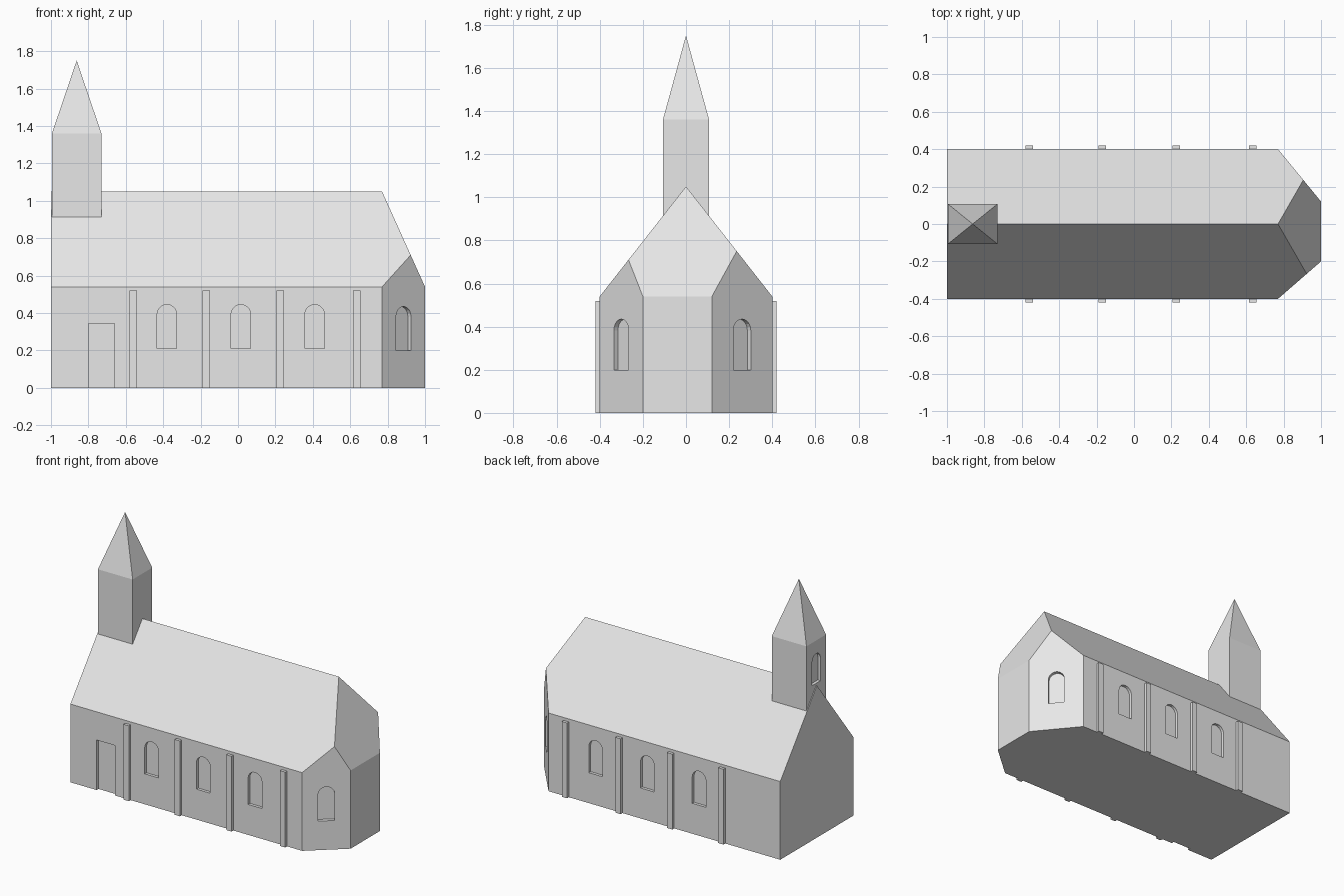
import bpy, bmesh, math
from mathutils import Vector, Matrix

if "Cube" in bpy.data.objects:
    bpy.data.objects.remove(bpy.data.objects["Cube"])

stone = bpy.data.materials.new("pale grey")
stone.diffuse_color = (0.8, 0.8, 0.8, 1)
stone.use_nodes = True
stone.node_tree.nodes["Principled BSDF"].inputs["Base Color"].default_value = stone.diffuse_color


def make_object(name, bm):
    bmesh.ops.recalc_face_normals(bm, faces=bm.faces[:])
    mesh = bpy.data.meshes.new(name)
    bm.to_mesh(mesh)
    bm.free()
    mesh.materials.append(stone)
    obj = bpy.data.objects.new(name, mesh)
    bpy.context.collection.objects.link(obj)
    return obj


def add_prism(bm, points, offset):
    """Solid made by sweeping a flat outline along an offset."""
    lo = [bm.verts.new(p) for p in points]
    hi = [bm.verts.new(Vector(p) + Vector(offset)) for p in points]
    bm.faces.new(lo)
    bm.faces.new(hi)
    n = len(points)
    for i in range(n):
        j = (i + 1) % n
        bm.faces.new((lo[i], lo[j], hi[j], hi[i]))


def add_opening(bm, x, y, angle, width, z0, z1, depth, arched=True):
    """Cutter for a recess at a wall point; angle is the wall's outward direction."""
    r = width / 2
    outline = [(-r, z0), (r, z0)]
    if arched:
        outline += [(r * math.cos(math.pi * i / 10), z1 - r + r * math.sin(math.pi * i / 10))
                    for i in range(11)]
    else:
        outline += [(r, z1), (-r, z1)]
    out = Vector((math.cos(angle), math.sin(angle), 0))
    side = Vector((-out.y, out.x, 0))
    base = Vector((x, y, 0)) - out * depth
    add_prism(bm, [base + side * u + Vector((0, 0, v)) for u, v in outline],
              out * (depth + 0.05))


def cut(obj, bm):
    """Subtract the cutters from a part and drop the cutters."""
    cutter = make_object("recess_cutter", bm)
    cutter.hide_render = True
    mod = obj.modifiers.new("recesses", 'BOOLEAN')
    mod.operation = 'DIFFERENCE'
    mod.solver = 'EXACT'
    mod.object = cutter
    bpy.context.view_layer.objects.active = obj
    bpy.ops.object.modifier_apply(modifier=mod.name)
    bpy.data.objects.remove(cutter)


EAVE, RIDGE, HALF = 0.54, 1.05, 0.4
plan = [(-1, -HALF), (0.77, -HALF), (1, -0.2), (1, 0.12), (0.77, HALF), (-1, HALF)]

# Nave: tall prism on the plan, trimmed by two roof slopes and the end hip
bm = bmesh.new()
add_prism(bm, [(x, y, 0) for x, y in plan], (0, 0, 1.4))
rise = RIDGE - EAVE
for point, normal in [((0, 0, RIDGE), (0, -rise, HALF)),
                      ((0, 0, RIDGE), (0, rise, HALF)),
                      ((1, 0, EAVE), (rise, 0, 0.23))]:
    bmesh.ops.bisect_plane(bm, geom=bm.verts[:] + bm.edges[:] + bm.faces[:], dist=1e-5,
                           plane_co=point, plane_no=Vector(normal).normalized(),
                           clear_outer=True)
    bmesh.ops.holes_fill(bm, edges=bm.edges[:], sides=0)
nave = make_object("nave", bm)

# Arched window recesses on both long walls and the slanted end walls, plus the door
bm = bmesh.new()
for s in (-1, 1):
    for x in (-0.38, 0.015, 0.41):
        add_opening(bm, x, s * HALF, s * math.pi / 2, 0.105, 0.21, 0.445, 0.02)
add_opening(bm, 0.885, -0.3, math.atan2(-0.23, 0.2), 0.105, 0.2, 0.435, 0.025)
add_opening(bm, 0.885, 0.26, math.atan2(0.23, 0.28), 0.105, 0.2, 0.435, 0.025)
add_opening(bm, -0.73, -HALF, -math.pi / 2, 0.14, -0.05, 0.345, 0.02, arched=False)
cut(nave, bm)

# Slim buttresses on both long walls
bm = bmesh.new()
for s in (-1, 1):
    for x in (-0.56, -0.17, 0.225, 0.635):
        bmesh.ops.create_cube(bm, size=1, matrix=Matrix.Translation((x, s * 0.405, 0.26))
                              @ Matrix.Diagonal((0.04, 0.03, 0.52, 1)))
make_object("buttresses", bm)

# Bell tower with pyramid spire
bm = bmesh.new()
TX0, TX1, TY = -0.995, -0.73, 0.107
corners = [(TX0, -TY), (TX1, -TY), (TX1, TY), (TX0, TY)]
low = [bm.verts.new((x, y, 0.9)) for x, y in corners]
top = [bm.verts.new((x, y, 1.36)) for x, y in corners]
tip = bm.verts.new(((TX0 + TX1) / 2, 0, 1.75))
bm.faces.new(low)
for i in range(4):
    j = (i + 1) % 4
    bm.faces.new((low[i], low[j], top[j], top[i]))
    bm.faces.new((top[i], top[j], tip))
tower = make_object("bell_tower", bm)

# Arched recess on the tower's gable side
bm = bmesh.new()
add_opening(bm, TX0, 0, math.pi, 0.09, 1.065, 1.27, 0.02)
cut(tower, bm)
